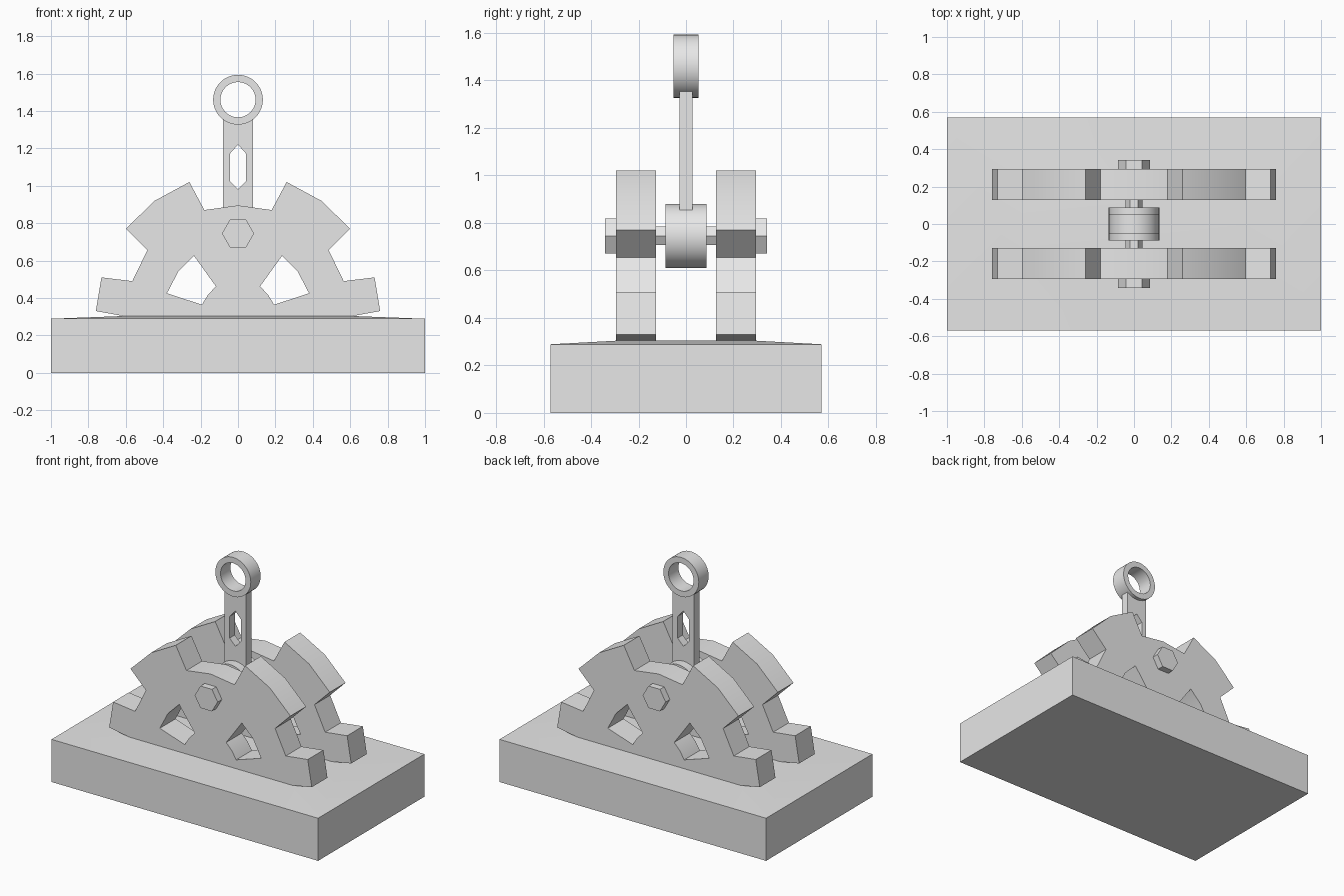
import bpy, bmesh, math

cube = bpy.data.objects.get("Cube")
if cube:
    bpy.data.objects.remove(cube, do_unlink=True)

GREY = (0.8, 0.8, 0.8, 1.0)
mat = bpy.data.materials.new("plain grey")
mat.use_nodes = True
mat.diffuse_color = GREY
mat.node_tree.nodes["Principled BSDF"].inputs["Base Color"].default_value = GREY

AXLE_Z = 0.745   # height of the axle
RING_Z = 1.46    # centre of the top ring


def add_object(name, bm, smooth=True):
    """Turn a bmesh into a finished, coloured object."""
    bmesh.ops.remove_doubles(bm, verts=bm.verts, dist=1e-5)
    bmesh.ops.recalc_face_normals(bm, faces=bm.faces)
    mesh = bpy.data.meshes.new(name)
    bm.to_mesh(mesh)
    bm.free()
    mesh.materials.append(mat)
    obj = bpy.data.objects.new(name, mesh)
    bpy.context.collection.objects.link(obj)
    if smooth:
        bpy.ops.object.select_all(action='DESELECT')
        obj.select_set(True)
        bpy.context.view_layer.objects.active = obj
        bpy.ops.object.shade_smooth_by_angle(angle=math.radians(30))
    return obj


def extrude_profile(name, loops, y0, y1):
    """Extrude an x-z outline (first loop) with holes (other loops) from y0 to y1."""
    curve = bpy.data.curves.new(name + "_outline", 'CURVE')
    curve.dimensions = '2D'
    curve.fill_mode = 'BOTH'
    curve.extrude = (y1 - y0) / 2
    for pts in loops:
        spline = curve.splines.new('POLY')
        spline.points.add(len(pts) - 1)
        for p, (x, z) in zip(spline.points, pts):
            p.co = (x, z, 0, 1)
        spline.use_cyclic_u = True
    helper = bpy.data.objects.new(name + "_helper", curve)
    mesh = bpy.data.meshes.new_from_object(helper)
    bm = bmesh.new()
    bm.from_mesh(mesh)
    for v in bm.verts:
        x, z, d = v.co
        v.co = (x, (y0 + y1) / 2 - d, z)
    bpy.data.objects.remove(helper)
    bpy.data.curves.remove(curve)
    bpy.data.meshes.remove(mesh)
    return add_object(name, bm)


def circle(radius, z, n):
    return [(radius * math.cos(2 * math.pi * i / n),
             z + radius * math.sin(2 * math.pi * i / n)) for i in range(n)]


def mirrored(pts):
    return [(-x, z) for x, z in reversed(pts)]


# Base block with a very shallow raised top
bm = bmesh.new()
levels = [(1.0, 0.57, 0.0), (1.0, 0.57, 0.289), (0.6, 0.295, 0.304)]
rings = [[bm.verts.new((sx * hx, sy * hy, z))
          for sx, sy in ((-1, -1), (1, -1), (1, 1), (-1, 1))] for hx, hy, z in levels]
bm.faces.new(rings[0][::-1])
bm.faces.new(rings[-1])
for low, high in zip(rings, rings[1:]):
    for i in range(4):
        j = (i + 1) % 4
        bm.faces.new((low[i], low[j], high[j], high[i]))
add_object("base", bm)

# Toothed half-wheel side plates with two window openings each
half = [(0.18, 0.87), (0.26, 1.02), (0.445, 0.92), (0.60, 0.77), (0.485, 0.655),
        (0.565, 0.49), (0.73, 0.51), (0.76, 0.33), (0.61, 0.303)]
window = [(0.235, 0.625), (0.118, 0.462), (0.16, 0.418), (0.193, 0.364),
          (0.38, 0.425), (0.32, 0.54)]
outline = [(0, 0.895)] + half + mirrored(half)
for side, name in ((-1, "front"), (1, "back")):
    y0, y1 = sorted((side * 0.127, side * 0.295))
    extrude_profile(name + "_toothed_plate", [outline, window, mirrored(window)], y0, y1)
    # Hexagonal axle head on the outer face
    y0, y1 = sorted((side * 0.29, side * 0.341))
    extrude_profile(name + "_axle_head", [circle(0.086, AXLE_Z, 6)], y0, y1)

# Axle and the round hub turning on it
extrude_profile("axle", [circle(0.045, AXLE_Z, 6)], -0.29, 0.29)
extrude_profile("hub", [circle(0.135, AXLE_Z, 48)], -0.087, 0.087)

# Lever arm with a long six-sided slot
arm = [(-0.08, 0.85), (0.08, 0.85), (0.08, 1.357), (0.0, 1.345), (-0.08, 1.357)]
slot = [(0, 0.98), (0.043, 1.025), (0.043, 1.172), (0, 1.22),
        (-0.043, 1.172), (-0.043, 1.025)]
extrude_profile("lever_arm", [arm, slot], -0.028, 0.028)

# Ring at the top of the lever
extrude_profile("top_ring", [circle(0.133, RING_Z, 48), circle(0.094, RING_Z, 48)],
                -0.053, 0.053)
